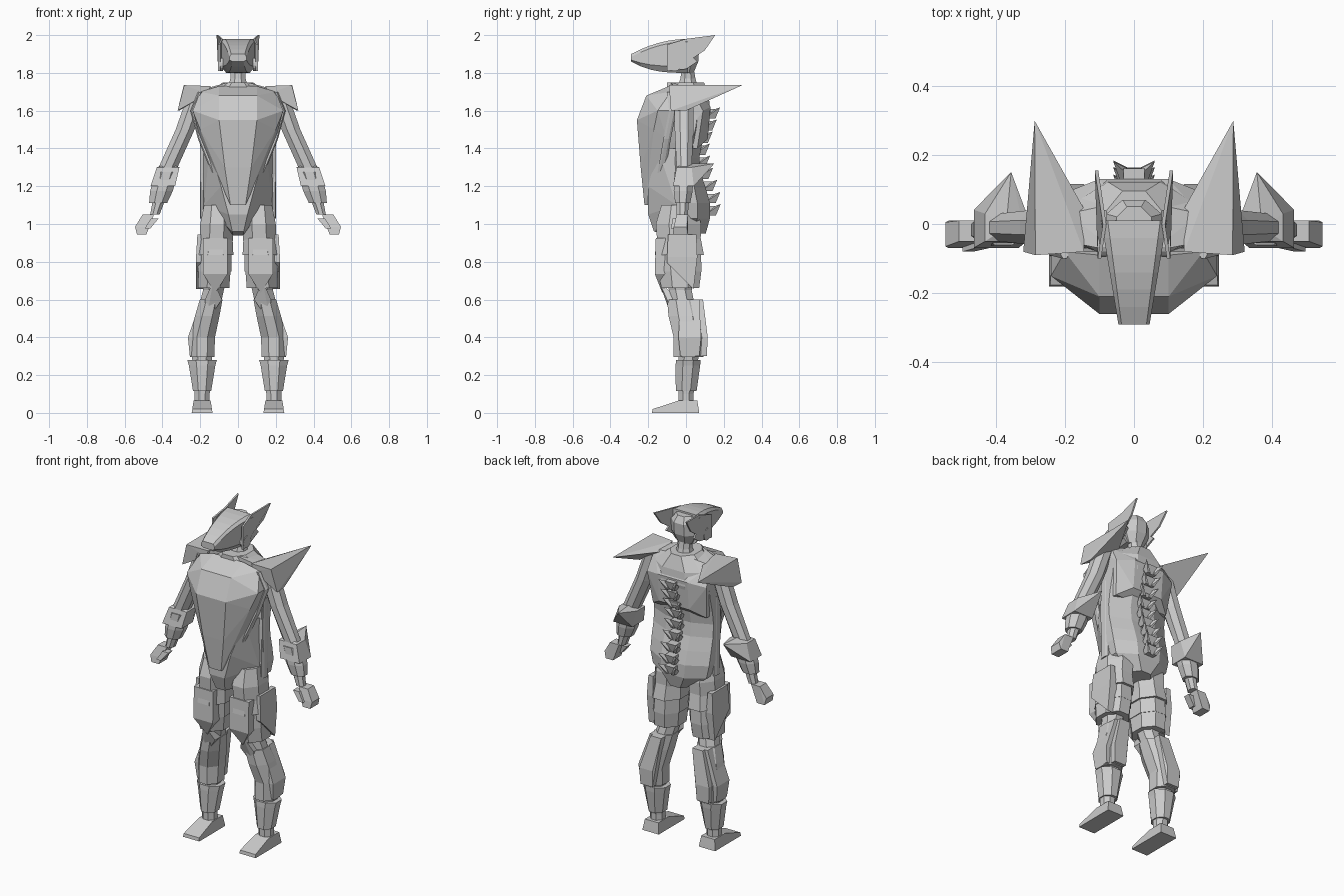
import bpy, bmesh, math
from mathutils import Vector

# Remove the default object
default = bpy.data.objects.get("Cube")
if default:
    bpy.data.objects.remove(default, do_unlink=True)

# Single armour material
grey = bpy.data.materials.new("armour_grey")
grey.use_nodes = True
colour = (0.6, 0.6, 0.6, 1)
grey.diffuse_color = colour
grey.node_tree.nodes["Principled BSDF"].inputs["Base Color"].default_value = colour

ACROSS, ALONG, UP = Vector((1, 0, 0)), Vector((0, 1, 0)), Vector((0, 0, 1))


def finish(name, bm):
    """Turn a bmesh into a flat shaded, named object."""
    bmesh.ops.recalc_face_normals(bm, faces=bm.faces)
    mesh = bpy.data.meshes.new(name)
    bm.to_mesh(mesh)
    bm.free()
    mesh.materials.append(grey)
    obj = bpy.data.objects.new(name, mesh)
    bpy.context.collection.objects.link(obj)
    return obj


def skin(name, rings):
    """Bridge matching rings of points and cap both ends."""
    bm = bmesh.new()
    loops = [[bm.verts.new(point) for point in ring] for ring in rings]
    for low, high in zip(loops, loops[1:]):
        for i in range(len(low)):
            j = (i + 1) % len(low)
            bm.faces.new((low[i], low[j], high[j], high[i]))
    bm.faces.new(loops[0])
    bm.faces.new(loops[-1])
    return finish(name, bm)


def hull(name, points, symmetric=False):
    """Faceted solid around a few corner points."""
    bm = bmesh.new()
    for x, y, z in points:
        bm.verts.new((x, y, z))
        if symmetric:
            bm.verts.new((-x, y, z))
    bmesh.ops.convex_hull(bm, input=bm.verts)
    loose = [vert for vert in bm.verts if not vert.link_faces]
    bmesh.ops.delete(bm, geom=loose, context="VERTS")
    return finish(name, bm)


def both_sides(obj):
    """Keep the part on the left and add its mirror image on the right."""
    part = obj.name
    obj.name = "left_" + part
    bm = bmesh.new()
    bm.from_mesh(obj.data)
    for vert in bm.verts:
        vert.co.x *= -1
    finish("right_" + part, bm)


def loop(centre, first, second, sides=8):
    """Flat-sided ring around a centre, spanned by two half axes."""
    reach = 1 / math.cos(math.pi / sides)
    angles = [math.tau * (k + 0.5) / sides for k in range(sides)]
    return [centre + (first * math.cos(a) + second * math.sin(a)) * reach for a in angles]


def rect(centre, half, depth):
    """Four corners of a level rectangle."""
    centre = Vector(centre)
    return [centre + ACROSS * half * s + ALONG * depth * t for s in (-1, 1) for t in (-1, 1)]


def limb(name, joints, halves, depths):
    """Eight-sided tube through joints with a width and depth at each."""
    rings = [loop(Vector(joint), ACROSS * half, ALONG * depth)
             for joint, half, depth in zip(joints, halves, depths)]
    return skin(name, rings)


def cuff(name, start, end, span, halves, depths):
    """Guard sleeve covering part of the bone from start to end."""
    return limb(name, [start.lerp(end, amount) for amount in span], halves, depths)


def body_back(t):
    """Depth of the back from crotch to neck: seat, waist, shoulder blades."""
    return 0.1 + 0.03 * math.cos(3 * math.pi * (t - 0.15))


def body_z(t):
    return 0.95 + 0.8 * t


# Joints of the left side
shoulder, elbow = Vector((.21, -.01, 1.7)), Vector((.37, -.01, 1.3))
wrist, knuckles = Vector((.44, -.02, 1.05)), Vector((.51, -.03, .945))
hip, knee = Vector((.11, -.04, 1)), Vector((.13, -.03, .65))
calf, ankle = Vector((.19, .02, .4)), Vector((.19, 0, .1))

# Torso, broad upper back and neck
rings = []
for i in range(11):
    t = i / 10
    half = .08 + .12 * (1 - abs(2 * t - 1) ** 8)
    depth = (body_back(t) + .1) / 2
    rings.append(loop(Vector((0, depth - .1, body_z(t))), ACROSS * half, ALONG * depth))
skin("body", rings)
hull("upper_back", [(.05, .06, 1.74), (.05, -.08, 1.75), (.19, .03, 1.71), (.2, -.05, 1.71),
                    (.2, .09, 1.6), (.1, .13, 1.62), (.1, .115, 1.45), (.18, .06, 1.4),
                    (.19, -.05, 1.4)], symmetric=True)
limb("neck", [(0, .01, z) for z in (1.7, 1.77, 1.83)], (.06, .04, .04), (.06, .04, .03))

# Breastplate tapering to the waist, over pointed belly armour
hull("breastplate", [(.04, -.22, 1.1), (.04, -.16, 1.1), (.07, -.24, 1.3), (.1, -.26, 1.55),
                     (.1, -.21, 1.68), (.1, -.09, 1.73), (.24, -.07, 1.6), (.24, -.15, 1.6),
                     (.2, -.1, 1.45), (.2, -.17, 1.5), (.2, -.08, 1.7)], symmetric=True)
hull("belly_armour", [(.19, -.04, 1.4), (.15, -.15, 1.4), (.18, -.05, 1.1), (.09, -.2, 1.2),
                      (.05, -.2, 1.05), (.03, -.17, .96), (.03, -.08, .94)], symmetric=True)
rim = [(.06, -.16, 1.1), (.2, -.1, 1.45), (.24, -.07, 1.6), (.2, -.08, 1.7)]
both_sides(limb("breastplate_rim", rim, [.012] * 4, [.02] * 4))
flank = [(.19, -.02, body_z(t)) for t in (.1, .3, .5, .7)]
both_sides(limb("flank_band", flank, [.012] * 4, [.03] * 4))

# Spine: vertebrae with paired upswept blades
for i in range(9):
    t = .12 + .08 * i
    root = Vector((0, body_back(t), body_z(t)))
    hull(f"vertebra_{i}", rect(root, .03, .02) + rect(root + UP * .05 + ALONG * .01, .03, .025))
    tip = root + Vector((.06, .055, .06))
    both_sides(hull(f"spine_blade_{i}", rect(root + ACROSS * .02, .01, .03)
                    + [tip, root.lerp(tip, .5) + UP * .02]))

# Head: skull, flat-sided mask, horn fins and ear discs
limb("skull", [(0, 0, z) for z in (1.8, 1.86, 1.93, 1.97)], (.05, .08, .08, .05), (.04, .065, .07, .05))
rings = []
for i in range(7):
    t = i / 6
    low = 1.8 + .06 * (1 - t) ** 3
    high = 1.98 - .08 * (1 - t) ** 2
    half = .045 + .05 * t
    edge = [(half * .65, low), (half, low + (high - low) * .2), (half, high - .015), (half * .8, high)]
    edge += [(-x, z) for x, z in reversed(edge)]
    rings.append([Vector((x, .3 * t - .29, z)) for x, z in edge])
skin("mask", rings)
fin = [(-.1, 1.95), (0, 1.98), (.155, 2), (.1, 1.92), (.04, 1.88), (.06, 1.86), (0, 1.82), (-.1, 1.81)]
inner = [Vector((.08 + abs(y) * .15, y, z)) for y, z in fin]
both_sides(skin("horn_fin", [inner, [point + ACROSS * .01 for point in inner]]))
ear = [loop(Vector((x, -.06, 1.845)), ALONG * .035, UP * .035, sides=16) for x in (.08, .105)]
both_sides(skin("ear_disc", ear))

# Swept shoulder blades
both_sides(hull("shoulder_blade", [(.145, -.08, 1.73), (.145, .045, 1.71), (.287, .298, 1.735),
                                   (.285, -.09, 1.735), (.32, -.08, 1.6), (.312, 0, 1.6),
                                   (.16, -.08, 1.69)]))

# Arms, forearm guards and fists
arm = [shoulder, shoulder.lerp(elbow, .5) - ACROSS * .01, elbow, wrist]
both_sides(limb("arm", arm, (.05, .05, .05, .025), (.05, .05, .04, .03)))
both_sides(cuff("forearm_guard", elbow, wrist, (.1, .5, .75), (.06, .06, .048), (.05, .05, .04)))
spike = elbow + Vector((-.015, .16, .02))
both_sides(hull("elbow_guard", rect(elbow.lerp(wrist, .4), .065, .055)
                + rect(elbow, .06, .04) + [spike, elbow + UP * .02]))
both_sides(hull("fist", rect(wrist + ACROSS * .035, .03, .03) + rect(knuckles + UP * .04, .035, .035)
                + rect(knuckles, .025, .04)))
both_sides(hull("thumb", rect(wrist - UP * .02 - ALONG * .03, .02, .02)
                + rect(knuckles + Vector((-.03, -.03, .03)), .015, .02)))

# Legs and feet
both_sides(limb("leg", [hip + UP * .1, hip, hip.lerp(knee, .5), knee, calf, ankle, ankle - UP * .05],
                (.07, .09, .085, .055, .06, .04, .04), (.09, .12, .11, .06, .06, .04, .04)))
heel = Vector((ankle.x, -.055, 0))
both_sides(hull("foot", rect(heel, .055, .125) + rect(heel + UP * .02, .052, .122)
                + rect(ankle + Vector((0, .01, -.035)), .045, .05)))

# Thigh armour: overlapping bands, slanted outer panel and pointed front panel
for i in range(3):
    upper = .2 + .25 * i
    both_sides(cuff(f"thigh_band_{i}", hip, knee, (upper, upper + .27),
                    (.085, .095 - .006 * i), (.115, .13 - .015 * i)))
outer = hip.lerp(knee, .5) + Vector((.08, .015, 0))
both_sides(hull("thigh_outer_panel", rect(outer + UP * .12, .015, .075) + rect(outer, .022, .08)
                + [outer + Vector((x, y, -y - .11)) for x in (-.04, .022) for y in (-.08, .06)]))
front = hip.lerp(knee, .5) - ALONG * .09
both_sides(hull("thigh_front_panel", rect(front + UP * .1, .065, .035)
                + rect(front - UP * .09, .065, .04) + [front - UP * .19]))

# Knee, calf and ankle armour
both_sides(hull("knee_spike", rect(knee - UP * .05 - ALONG * .04, .045, .03)
                + [knee + Vector((0, -.115, .05)), knee.lerp(calf, .7) - ALONG * .07]))
both_sides(cuff("calf_armour", knee, calf, (.2, .55, 1), (.06, .065, .068), (.08, .09, .085)))
both_sides(cuff("lower_calf_armour", calf, ankle, (0, .35), (.068, .065), (.085, .08)))
side = calf + ACROSS * .05
both_sides(hull("calf_outer_panel", rect(side, .025, .06) + rect(side - UP * .1, .015, .05)
                + rect(side + Vector((-.06, 0, .2)), .015, .05)))
back = calf + ALONG * .07
both_sides(hull("calf_back_panel", rect(back, .045, .025) + rect(back - UP * .1, .04, .02)
                + rect(back + Vector((-.05, -.02, .2)), .035, .02)))
both_sides(cuff("ankle_guard", calf, ankle, (.4, .5, .95), (.078, .07, .048), (.065, .065, .055)))
